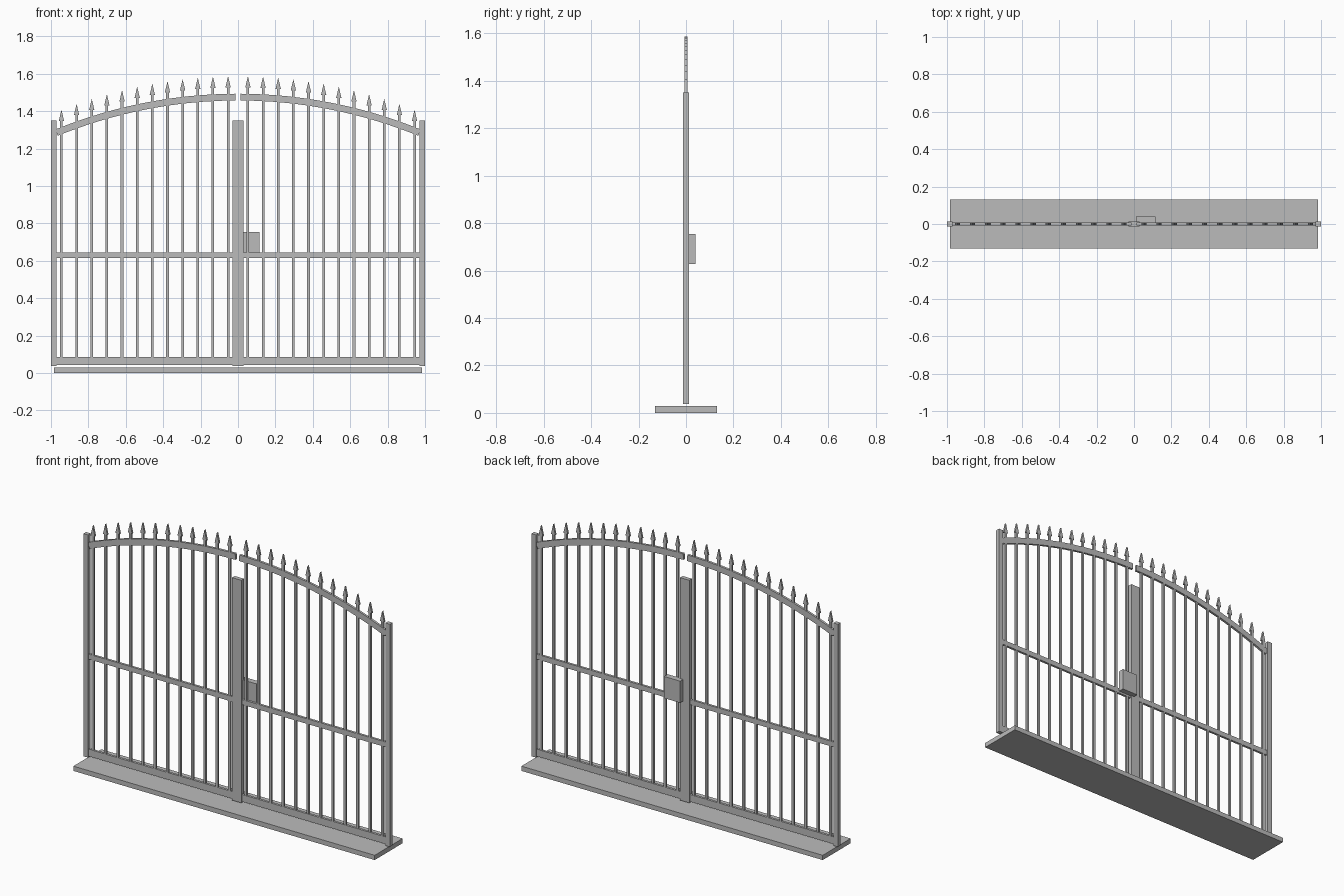
import bpy
import bmesh
import math

cube = bpy.data.objects.get("Cube")
if cube:
    bpy.data.objects.remove(cube, do_unlink=True)

metal = bpy.data.materials.new("grey metal")
metal.use_nodes = True
GREY = (0.5, 0.5, 0.5, 1)
metal.diffuse_color = GREY
metal.node_tree.nodes["Principled BSDF"].inputs["Base Color"].default_value = GREY

EDGE = 0.97             # half width between the outer posts
CROWN, DROP = 1.475, 0.19
RADIUS = (EDGE ** 2 + DROP ** 2) / (2 * DROP)
BARS = 12


def arch_z(x):
    """Height of the arch centre line."""
    return CROWN - RADIUS + math.sqrt(RADIUS ** 2 - x ** 2)


def finish(name, bm):
    bmesh.ops.recalc_face_normals(bm, faces=bm.faces)
    mesh = bpy.data.meshes.new(name)
    bm.to_mesh(mesh)
    bm.free()
    mesh.materials.append(metal)
    obj = bpy.data.objects.new(name, mesh)
    bpy.context.collection.objects.link(obj)
    return obj


def prism(name, outline, y0, y1):
    """Extrude an (x, z) outline from y0 to y1."""
    bm = bmesh.new()
    face = bm.faces.new([bm.verts.new((x, y0, z)) for x, z in outline])
    new = bmesh.ops.extrude_face_region(bm, geom=[face])["geom"]
    verts = [v for v in new if isinstance(v, bmesh.types.BMVert)]
    bmesh.ops.translate(bm, verts=verts, vec=(0, y1 - y0, 0))
    return finish(name, bm)


def box(name, x0, x1, y0, y1, z0, z1):
    return prism(name, [(x0, z0), (x1, z0), (x1, z1), (x0, z1)], y0, y1)


# Base slab, centre post and lock box
box("base_slab", -0.983, 0.983, -0.13, 0.13, 0, 0.028)
box("centre_post", -0.03, 0.03, -0.0125, 0.0125, 0.037, 1.35)
box("lock_box", 0.01, 0.115, 0.006, 0.04, 0.627, 0.755)

for side, s in (("left", 1), ("right", -1)):
    # Outer post and straight rails
    box(side + "_post", s * EDGE, s, -0.0125, 0.0125, 0.037, 1.35)
    box(side + "_bottom_rail", s * 0.013, s * EDGE, -0.007, 0.007, 0.043, 0.085)
    box(side + "_middle_rail", s * 0.013, s * EDGE, -0.007, 0.007, 0.615, 0.645)

    # Arched top rail
    start, end = math.asin(0.013 / RADIUS), math.asin(EDGE / RADIUS)
    steps = 16
    angles = [start + (end - start) * i / steps for i in range(steps + 1)]

    def arc(r, order):
        return [(s * r * math.sin(a), CROWN - RADIUS + r * math.cos(a)) for a in order]
    prism(side + "_arched_rail",
          arc(RADIUS + 0.018, angles) + arc(RADIUS - 0.018, angles[::-1]),
          -0.007, 0.007)

    # Upright bars, each with a flat spear head
    for i in range(BARS):
        x = 0.053 + 0.081 * i
        neck = arch_z(x) + 0.053
        cx = s * x
        box(f"{side}_bar_{i + 1}", cx - 0.007, cx + 0.007, -0.006, 0.006, 0.08, neck)
        prism(f"{side}_spear_{i + 1}",
              [(cx - 0.014, neck), (cx + 0.014, neck), (cx, neck + 0.06)],
              -0.006, 0.006)
